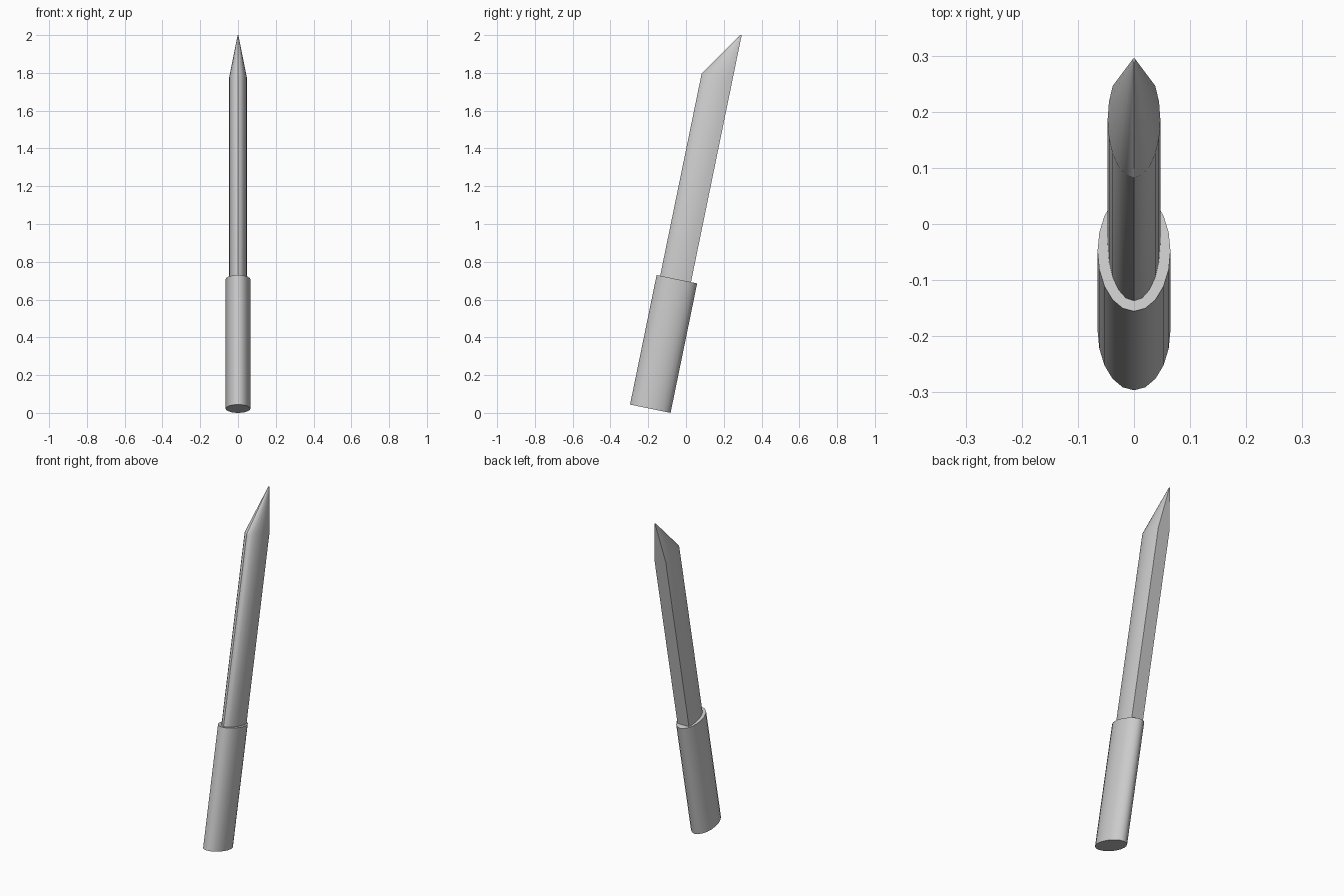
import bpy, bmesh
from math import sin, cos, radians
from mathutils import Matrix

if "Cube" in bpy.data.objects:
    bpy.data.objects.remove(bpy.data.objects["Cube"])

TILT = radians(11.6)
PLACE = Matrix.Translation((0, -0.189, 0.022)) @ Matrix.Rotation(-TILT, 4, 'X')


def loft(name, rings):
    """Skin a list of equal-length point rings and cap both ends."""
    bm = bmesh.new()
    loops = [[bm.verts.new(p) for p in r] for r in rings]
    n = len(loops[0])
    for a, b in zip(loops, loops[1:]):
        for i in range(n):
            j = (i + 1) % n
            bm.faces.new((a[i], a[j], b[j], b[i]))
    bm.faces.new(loops[0][::-1])
    bm.faces.new(loops[-1])
    bmesh.ops.recalc_face_normals(bm, faces=bm.faces)
    me = bpy.data.meshes.new(name)
    bm.to_mesh(me)
    bm.free()
    ob = bpy.data.objects.new(name, me)
    ob.matrix_world = PLACE
    bpy.context.collection.objects.link(ob)
    bpy.ops.object.select_all(action='DESELECT')
    bpy.context.view_layer.objects.active = ob
    ob.select_set(True)
    bpy.ops.object.shade_smooth_by_angle(angle=radians(30))
    return ob


def ellipse(rx, ry, cy, steps):
    return [(rx * sin(radians(18 * k)), cy + ry * cos(radians(18 * k))) for k in steps]


# oval handle, 20 sides
oval = ellipse(0.065, 0.1095, 0, range(20))
loft("handle", [[(x, y, z) for x, y in oval] for z in (0, 0.70)])

# blade: oval section with a flat back, tapering to a tip on the back side
section = ellipse(0.047, 0.105, 0.0145, range(3, 18))
back = max(y for x, y in section)


def blade_ring(z, s=1.0):
    return [(x * s, back + (y - back) * s, z) for x, y in section]


loft("blade", [blade_ring(0.68), blade_ring(1.792), blade_ring(2.034, 0.04)])
